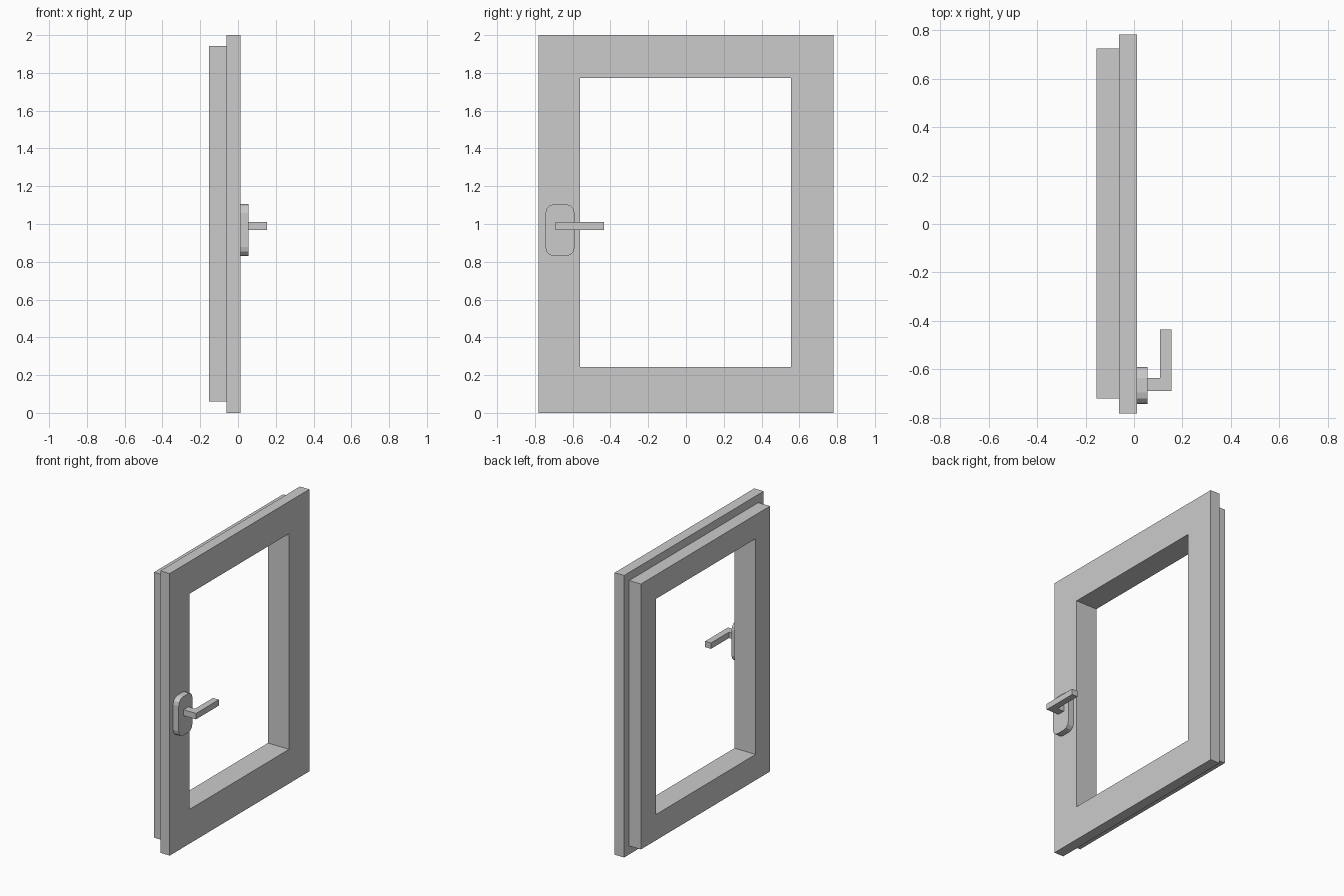
import bpy
import bmesh
from mathutils import Vector

cube = bpy.data.objects.get("Cube")
if cube:
    bpy.data.objects.remove(cube, do_unlink=True)

grey = bpy.data.materials.new("light_grey")
grey.use_nodes = True
colour = (0.6, 0.6, 0.6, 1)
grey.diffuse_color = colour
grey.node_tree.nodes["Principled BSDF"].inputs["Base Color"].default_value = colour


def finish(name, bm):
    bmesh.ops.recalc_face_normals(bm, faces=bm.faces)
    mesh = bpy.data.meshes.new(name)
    bm.to_mesh(mesh)
    bm.free()
    mesh.materials.append(grey)
    obj = bpy.data.objects.new(name, mesh)
    bpy.context.collection.objects.link(obj)
    return obj


def extrude(bm, points, direction):
    face = bm.faces.new([bm.verts.new(p) for p in points])
    result = bmesh.ops.extrude_face_region(bm, geom=[face])
    verts = [v for v in result["geom"] if isinstance(v, bmesh.types.BMVert)]
    bmesh.ops.translate(bm, verts=verts, vec=Vector(direction))


def rectangle(y0, y1, z0, z1):
    return [(y0, z0), (y1, z0), (y1, z1), (y0, z1)]


def ring_frame(name, x0, x1, outer, inner):
    """Rectangular frame with a clear opening, joined from four mitred sides."""
    bm = bmesh.new()
    loops = [[bm.verts.new((x, y, z)) for y, z in loop]
             for x, loop in ((x0, outer), (x1, outer), (x1, inner), (x0, inner))]
    for a, b in zip(loops, loops[1:] + loops[:1]):
        for i in range(4):
            j = (i + 1) % 4
            bm.faces.new((a[i], a[j], b[j], b[i]))
    return finish(name, bm)


# Sash: wide room-side flange and smaller outer rebate around one opening
opening = rectangle(-0.56, 0.555, 0.243, 1.772)
ring_frame("front_frame", -0.062, 0.012, rectangle(-0.782, 0.782, 0, 2), opening)
ring_frame("rear_frame", -0.154, -0.062, rectangle(-0.722, 0.725, 0.06, 1.942), opening)

# Rounded plate behind the handle
bm = bmesh.new()
extrude(bm, [(0.012, y, z) for y, z in rectangle(-0.744, -0.59, 0.83, 1.105)], (0.044, 0, 0))
corners = [e for e in bm.edges if abs(e.verts[0].co.x - e.verts[1].co.x) > 0.01]
bmesh.ops.bevel(bm, geom=corners, offset=0.047, segments=3, profile=0.5, affect="EDGES")
finish("handle_plate", bm)

# L-shaped handle: stem and lever
bm = bmesh.new()
lever = [(0.054, -0.69), (0.154, -0.69), (0.154, -0.435),
         (0.108, -0.435), (0.108, -0.636), (0.054, -0.636)]
extrude(bm, [(x, y, 0.969) for x, y in lever], (0, 0, 0.042))
finish("handle_lever", bm)
